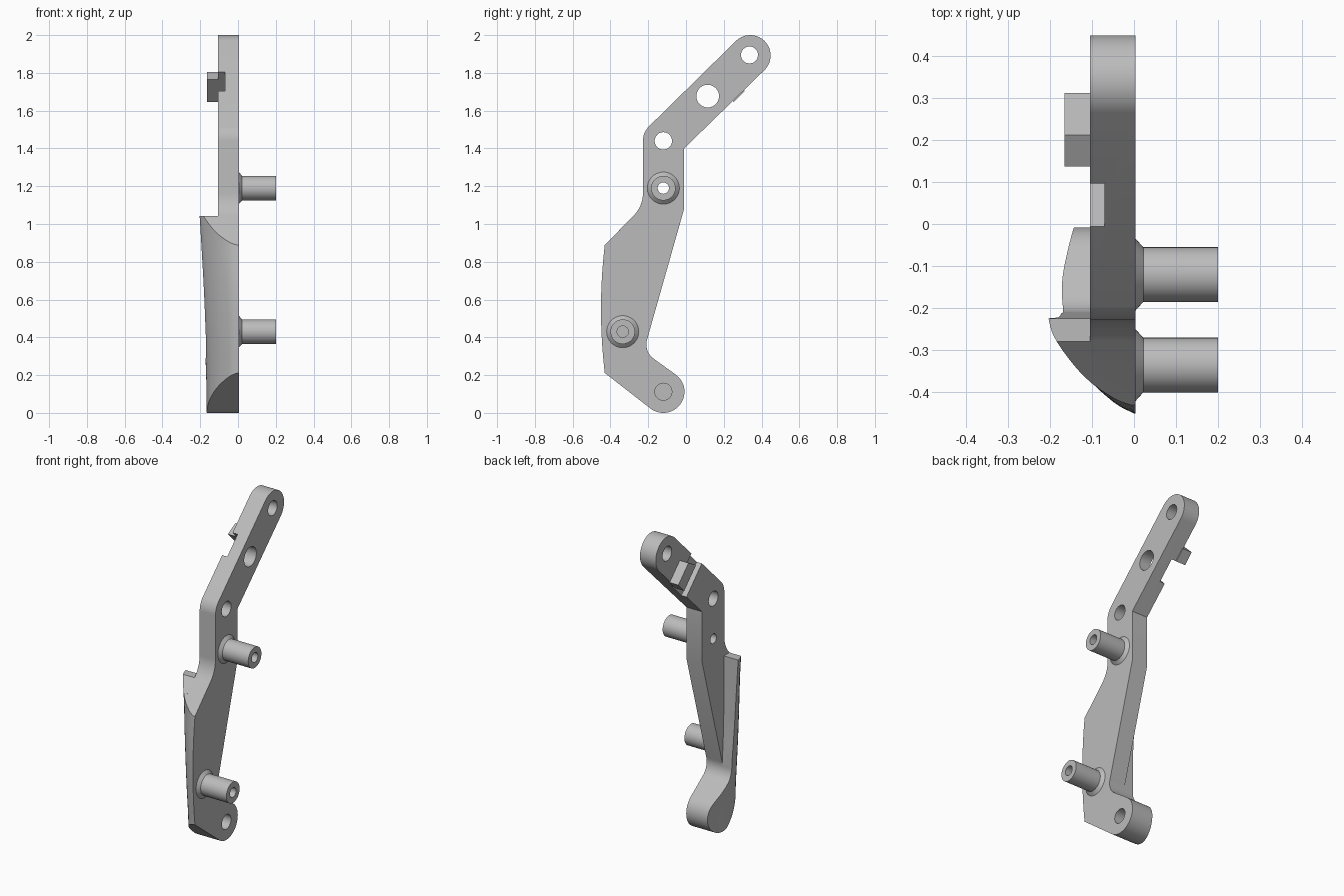
import bpy, bmesh
from math import cos, sin, radians, pi
from mathutils import Vector

cube = bpy.data.objects.get("Cube")
if cube:
    bpy.data.objects.remove(cube)

grey = bpy.data.materials.new("plain_grey")
grey.use_nodes = True
colour = (0.5, 0.5, 0.5, 1)
grey.diffuse_color = colour
grey.node_tree.nodes["Principled BSDF"].inputs["Base Color"].default_value = colour


def make(name, bm):
    bmesh.ops.remove_doubles(bm, verts=bm.verts, dist=1e-5)
    bmesh.ops.recalc_face_normals(bm, faces=bm.faces)
    mesh = bpy.data.meshes.new(name)
    bm.to_mesh(mesh)
    bm.free()
    mesh.materials.append(grey)
    obj = bpy.data.objects.new(name, mesh)
    bpy.context.collection.objects.link(obj)
    return obj


def arc(c, r, a, b, n=16):
    angles = [radians(a + (b - a) * i / n) for i in range(n + 1)]
    return [(c[0] + r * cos(t), c[1] + r * sin(t)) for t in angles]


def loft(name, rings, caps=True, wrap=False):
    """Skin a list of closed rings of points."""
    bm = bmesh.new()
    rows = [[bm.verts.new(p) for p in ring] for ring in rings]
    n = len(rows[0])
    pairs = list(zip(rows, rows[1:])) + ([(rows[-1], rows[0])] if wrap else [])
    for a, b in pairs:
        for i in range(n):
            bm.faces.new((a[i], a[(i + 1) % n], b[(i + 1) % n], b[i]))
    if caps:
        bm.faces.new(rows[0])
        bm.faces.new(rows[-1])
    return make(name, bm)


def prism(name, outline, x0, x1):
    return loft(name, [[(x, y, z) for y, z in outline] for x in (x0, x1)])


def lathe(name, profile, y, z, wrap):
    turn = [2 * pi * i / 40 for i in range(40)]
    rings = [[(x, y + r * cos(t), z + r * sin(t)) for t in turn] for x, r in profile]
    if wrap:
        return loft(name, rings, caps=False, wrap=True)
    bm = bmesh.new()
    rows = [[bm.verts.new(p) for p in ring] for ring in rings]
    for a, b in zip(rows, rows[1:]):
        for i in range(40):
            j = (i + 1) % 40
            bm.faces.new((a[i], a[j], b[j], b[i]))
    bm.faces.new(rows[0])
    bm.faces.new(rows[-1])
    return make(name, bm)


def boolean(obj, tool, op):
    mod = obj.modifiers.new(op, 'BOOLEAN')
    mod.object, mod.operation, mod.solver = tool, op, 'EXACT'
    bpy.context.view_layer.objects.active = obj
    bpy.ops.object.modifier_apply(modifier=mod.name)


def drop(obj):
    bpy.data.objects.remove(obj)


# Outlines in the side plane
FACE, BACK = 0.004, -0.105
FOOT = (-0.12, 0.112)
front_edge = arc((2.45, 0.55), 2.9, 173.3, 186.7)
foot_edge = arc(FOOT, 0.112, 232, 413, 28)
plate_outline = (arc((0.34, 1.892), 0.108, -45, 135, 28)
                 + arc((-0.12, 1.44), 0.108, 135, 180, 8)
                 + arc((-0.397, 1.164), 0.169, 0, -45, 8)
                 + front_edge + foot_edge
                 + arc((-0.118, 0.362), 0.092, 233, 164, 12)
                 + [(-0.01, 1.08), (-0.01, 1.4)])
rib_outline = ([(-0.224, 1.043), (-0.279, 1.043)] + front_edge + foot_edge
               + arc((-0.118, 0.362), 0.092, 233, 180, 10)
               + [(-0.212, 0.45), (-0.217, 0.53), (-0.222, 0.64)])

arm_plate = prism("arm_plate", plate_outline, BACK, FACE)
lower_rib = prism("lower_rib", rib_outline, -0.3, BACK)

# Curved outer skin that shapes the lower half, flaring toward the top
low = [(0.004, -0.432), (-0.045, -0.405), (-0.1, -0.345), (-0.14, -0.275),
       (-0.16, -0.21), (-0.165, -0.13), (-0.14, 0.0)]
high = [(0.004, -0.432), (-0.05, -0.415), (-0.12, -0.365), (-0.18, -0.285),
        (-0.203, -0.224), (-0.215, -0.1), (-0.215, 0.0)]


def smooth_path(pts, steps=4):
    p = [Vector(v) for v in pts]
    p = [2 * p[0] - p[1]] + p + [2 * p[-1] - p[-2]]
    out = []
    for a, b, c, d in zip(p, p[1:], p[2:], p[3:]):
        for k in range(steps):
            t = k / steps
            out.append(0.5 * (2 * b + (c - a) * t + (2 * a - 5 * b + 4 * c - d) * t * t
                              + (3 * b - a - 3 * c + d) * t ** 3))
    return out + [p[-2]]


def skin_ring(z):
    t = min(max((z - 0.1) / 0.94, 0), 1) ** 1.3
    bulge = 0.02 * max(0, 1 - ((z - 0.55) / 0.34) ** 2)
    pts = []
    for i, (a, b) in enumerate(zip(smooth_path(low), smooth_path(high))):
        p = a.lerp(b, t)
        pts.append((p.x, p.y - bulge * max(0, 1 - i / 16), z))
    edge = pts[-1][0]
    return pts + [(edge, 0.7, z), (0.1, 0.7, z), (0.1, pts[0][1], z)]


heights = [-0.1, 0.1] + [0.1 + 0.94 * i / 14 for i in range(1, 15)] + [2.2]
skin = loft("skin_cutter", [skin_ring(z) for z in heights])
for part in (arm_plate, lower_rib):
    boolean(part, skin, 'INTERSECT')
drop(skin)

# Round holes: y, z, radius, start depth
holes = [(0.336, 1.895, 0.045, -0.5), (0.115, 1.677, 0.06, -0.5),
         (-0.12, 1.44, 0.046, -0.5), (-0.12, 1.19, 0.03, -0.5),
         (*FOOT, 0.045, -0.08)]
for y, z, r, depth in holes:
    cutter = prism("hole_cutter", arc((y, z), r, 0, 351, 39), depth, 0.3)
    boolean(arm_plate, cutter, 'DIFFERENCE')
    if depth > -0.1:
        boolean(lower_rib, cutter, 'DIFFERENCE')
    drop(cutter)


# Cross slot in the upper arm, running square to its length
def along(s, d):
    return ((s - d) / 2, (s + d) / 2)


slot = prism("slot_cutter", [along(1.697, 1.2), along(1.9, 1.2),
                             along(1.9, 1.9), along(1.697, 1.9)], -0.3, -0.07)
boolean(arm_plate, slot, 'DIFFERENCE')
drop(slot)

# Stop block beside the slot
stop_block = prism("stop_block", [(0.136, 1.764), (0.211, 1.805),
                                  (0.311, 1.705), (0.253, 1.647)], -0.165, -0.1)

# Bored pins with flared bases
flare = [(0.0, 0.085), (0.004, 0.085), (0.022, 0.065), (0.2, 0.065), (0.2, 0.03)]
upper_pin = lathe("upper_pin", flare + [(0.0, 0.03)], -0.12, 1.19, True)
lower_pin = lathe("lower_pin", flare + [(0.08, 0.03)], -0.335, 0.43, False)

# Smooth curved faces, keep edges crisp
for obj in (arm_plate, lower_rib, stop_block, upper_pin, lower_pin):
    bpy.ops.object.select_all(action='DESELECT')
    obj.select_set(True)
    bpy.context.view_layer.objects.active = obj
    bpy.ops.object.shade_smooth_by_angle(angle=radians(25))
